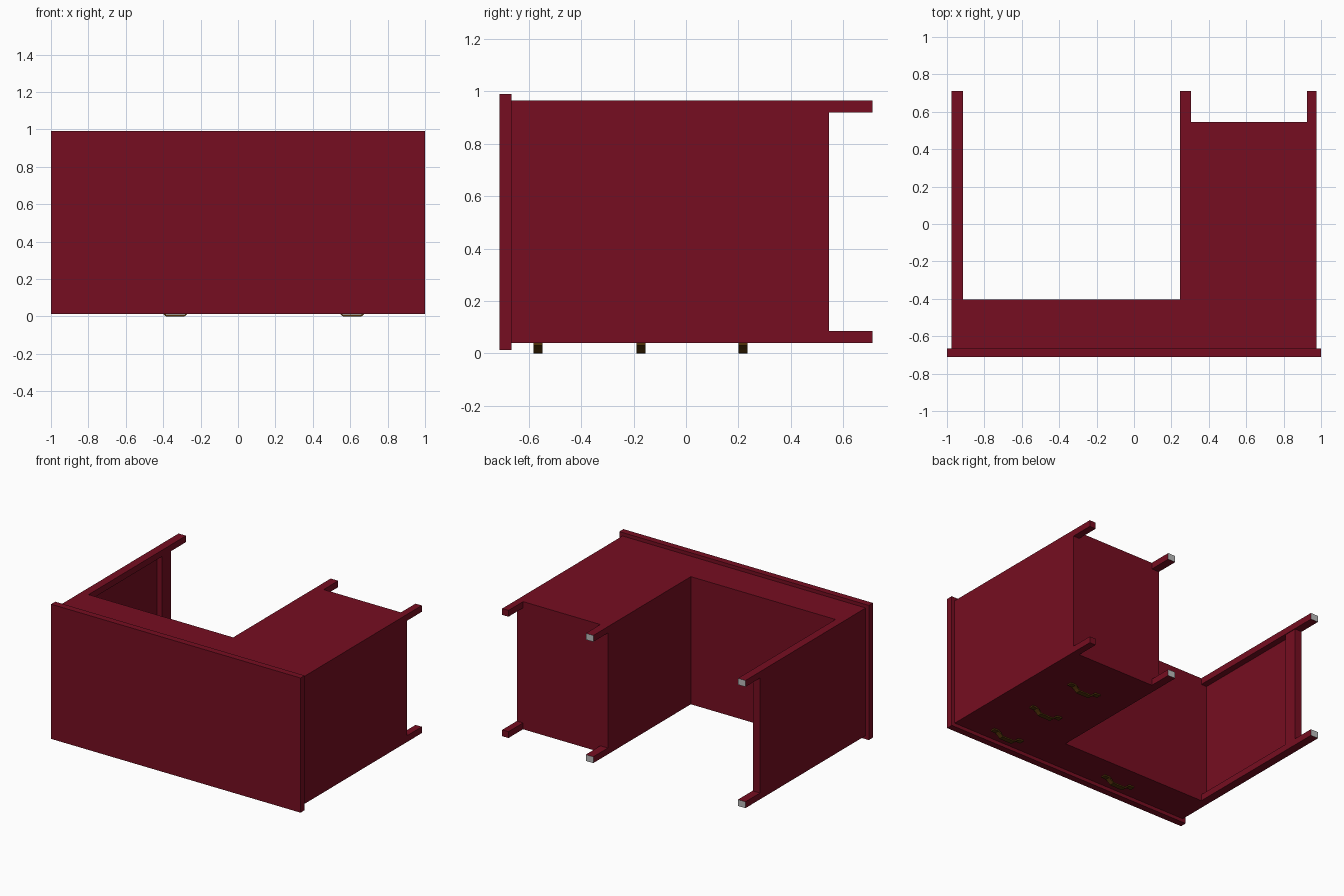
import bpy, bmesh
from mathutils import Vector

if "Cube" in bpy.data.objects:
    bpy.data.objects.remove(bpy.data.objects["Cube"])


def material(name, rgb):
    m = bpy.data.materials.new(name)
    m.diffuse_color = (*rgb, 1)
    m.use_nodes = True
    m.node_tree.nodes["Principled BSDF"].inputs["Base Color"].default_value = m.diffuse_color
    return m


RED = material("dark red wood", (0.18, 0.0042, 0.015))
GREY = material("light grey foot", (0.50, 0.50, 0.50))
BROWN = material("bronze handle", (0.085, 0.033, 0.003))


def finish(bm, name, *mats):
    bmesh.ops.recalc_face_normals(bm, faces=bm.faces)
    me = bpy.data.meshes.new(name)
    bm.to_mesh(me)
    bm.free()
    for m in mats:
        me.materials.append(m)
    ob = bpy.data.objects.new(name, me)
    bpy.context.collection.objects.link(ob)
    return ob


def box(name, x, y, z, grey_end=False):
    bm = bmesh.new()
    bmesh.ops.create_cube(bm, size=1)
    for v in bm.verts:
        v.co = Vector((lo + (c + 0.5) * (hi - lo)
                       for c, (lo, hi) in zip(v.co, (x, y, z))))
    bm.normal_update()
    for f in bm.faces:
        if grey_end and f.normal.y > 0.9:
            f.material_index = 1
    return finish(bm, name, RED, GREY)


Z0, Z1 = 0.04, 0.965       # drawer front plane and back plane
RAIL = 0.046               # leg thickness along z
TOP, END, FOOT = -0.665, 0.545, 0.712

# Desk lying on its drawer side: table top faces the front
box("table_top", (-1, 1), (-0.712, TOP), (0.014, 0.99))

# Drawer cabinet and the wide drawer above the knee hole
box("drawer_cabinet", (0.245, 0.975), (TOP, END), (Z0, Z1))
box("wide_drawer", (-0.975, 0.245), (TOP, -0.405), (Z0, Z1))

# Legs, a lower and an upper one at each position
for part, za, zb in (("lower", Z0, Z0 + RAIL), ("upper", Z1 - RAIL, Z1)):
    box(part + "_left_leg", (-0.975, -0.915), (-0.405, FOOT), (za, zb), True)
    box(part + "_middle_leg", (0.245, 0.305), (END, FOOT), (za, zb), True)
    box(part + "_right_leg", (0.925, 0.975), (END, FOOT), (za, zb))

# Left side: thin recessed panel with a thicker cross rail
box("left_side_panel", (-0.975, -0.96), (-0.405, 0.45), (Z0 + RAIL, Z1 - RAIL))
box("left_cross_rail", (-0.975, -0.92), (0.445, END), (Z0 + RAIL, Z1 - RAIL))


# Bow handles: a bent strip extruded across y
def handle(name, cx, cy):
    half = [(0.125, 0.030), (0.088, 0.030), (0.068, 0.016), (0.052, 0.001),
            (0.042, 0.0)]
    outer = [(-x, z) for x, z in half] + [(x, z) for x, z in reversed(half)]
    inner = [(x * 0.97 if abs(x) < 0.1 else x, z + 0.010)
             for x, z in reversed(outer)]
    bm = bmesh.new()
    face = bm.faces.new([bm.verts.new((cx + x, cy - 0.0175, z))
                         for x, z in outer + inner])
    ext = bmesh.ops.extrude_face_region(bm, geom=[face])["geom"]
    for v in ext:
        if isinstance(v, bmesh.types.BMVert):
            v.co.y += 0.035
    finish(bm, name, BROWN)


for i, y in enumerate((-0.564, -0.172, 0.217)):
    handle(f"cabinet_handle_{i + 1}", 0.61, y)
handle("wide_drawer_handle", -0.335, -0.564)
